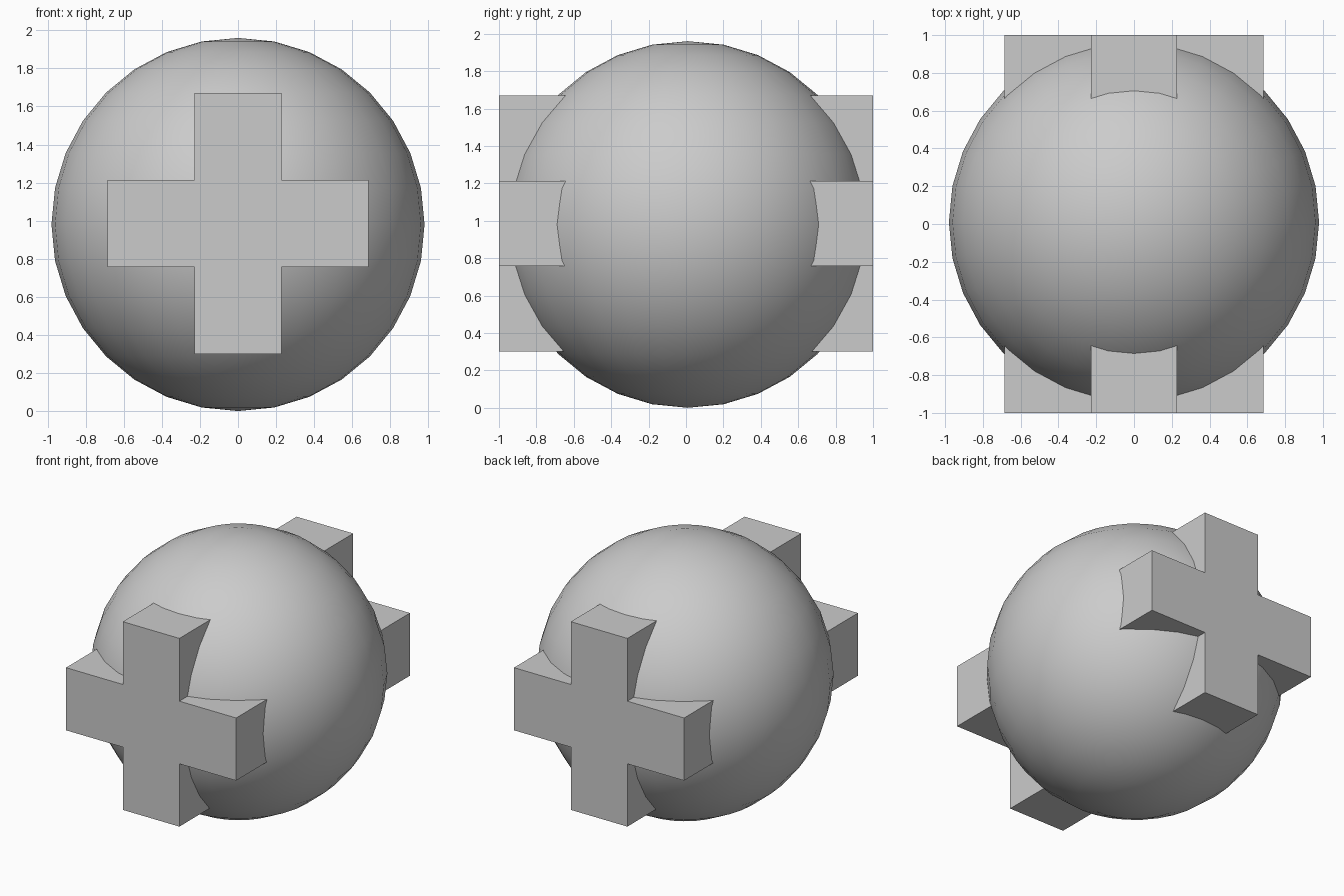
import bpy, bmesh

if "Cube" in bpy.data.objects:
    bpy.data.objects.remove(bpy.data.objects["Cube"])

# smooth ball
bpy.ops.mesh.primitive_uv_sphere_add(segments=32, ring_count=16, radius=0.98,
                                     location=(0, 0.01, 0.98))
ball = bpy.context.object
ball.name = "ball"
bpy.ops.object.shade_smooth()

# plus-shaped bar running through the ball, front to back
a, b, cz = 0.228, 0.685, 0.985
outline = [(-a, -b), (a, -b), (a, -a), (b, -a), (b, a), (a, a),
           (a, b), (-a, b), (-a, a), (-b, a), (-b, -a), (-a, -a)]
bm = bmesh.new()
face = bm.faces.new([bm.verts.new((x, -1, z + cz)) for x, z in outline])
ext = bmesh.ops.extrude_face_region(bm, geom=[face], use_keep_orig=True)
bmesh.ops.translate(bm, vec=(0, 2, 0),
                    verts=[v for v in ext["geom"] if isinstance(v, bmesh.types.BMVert)])
bmesh.ops.recalc_face_normals(bm, faces=bm.faces)
mesh = bpy.data.meshes.new("cross_bar")
bm.to_mesh(mesh)
bm.free()
bpy.context.collection.objects.link(bpy.data.objects.new("cross_bar", mesh))
